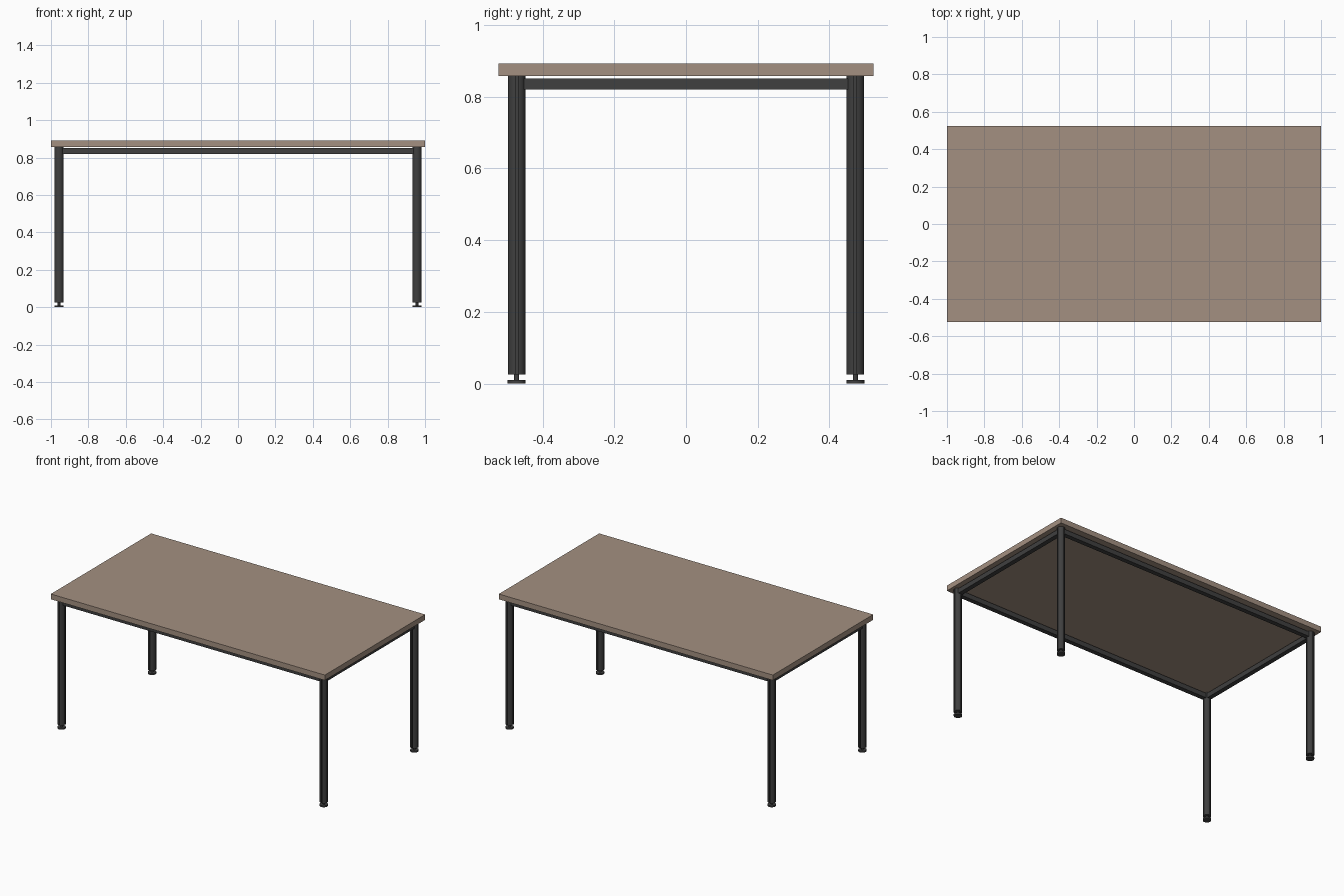
import bpy, bmesh, math
from mathutils import Vector

if "Cube" in bpy.data.objects:
    bpy.data.objects.remove(bpy.data.objects["Cube"])

LEG_X, LEG_Y, R = 0.957, 0.472, 0.025


def material(name, color):
    m = bpy.data.materials.new(name)
    m.diffuse_color = (*color, 1)
    m.use_nodes = True
    m.node_tree.nodes["Principled BSDF"].inputs["Base Color"].default_value = m.diffuse_color
    return m


WOOD = material("wood", (0.37, 0.28, 0.22))
METAL = material("dark_metal", (0.05, 0.05, 0.05))


def finish(bm, name, mat, smooth=False):
    bmesh.ops.recalc_face_normals(bm, faces=bm.faces)
    me = bpy.data.meshes.new(name)
    bm.to_mesh(me)
    bm.free()
    ob = bpy.data.objects.new(name, me)
    bpy.context.collection.objects.link(ob)
    me.materials.append(mat)
    if smooth:
        bpy.ops.object.select_all(action='DESELECT')
        ob.select_set(True)
        bpy.context.view_layer.objects.active = ob
        bpy.ops.object.shade_smooth_by_angle(angle=math.radians(30))
    return ob


def box(name, lo, hi, mat):
    bm = bmesh.new()
    bmesh.ops.create_cube(bm, size=1)
    lo, hi = Vector(lo), Vector(hi)
    for v in bm.verts:
        v.co = (lo + hi) / 2 + v.co * (hi - lo)
    return finish(bm, name, mat)


def prism(name, pts, x, y, z0, z1):
    bm = bmesh.new()
    face = bm.faces.new([bm.verts.new((x + px, y + py, z0)) for px, py in pts])
    ext = bmesh.ops.extrude_face_region(bm, geom=[face], use_keep_orig=True)
    for v in ext["geom"]:
        if isinstance(v, bmesh.types.BMVert):
            v.co.z = z1
    return finish(bm, name, METAL, True)


def circle(r, n):
    return [(r * math.cos(2 * math.pi * i / n), r * math.sin(2 * math.pi * i / n))
            for i in range(n)]


def slotted_circle(r, half_w, depth, n=7):
    """Round tube section with a slot on each axis."""
    pts = []
    a0 = math.asin(half_w / r)
    for q in range(4):
        base = q * math.pi / 2
        c, s = math.cos(base), math.sin(base)
        for px, py in ((r - depth, -half_w), (r - depth, half_w)):
            pts.append((px * c - py * s, px * s + py * c))
        for i in range(n):
            a = base + a0 + (math.pi / 2 - 2 * a0) * i / (n - 1)
            pts.append((r * math.cos(a), r * math.sin(a)))
    return pts


# Tabletop
box("tabletop", (-1, -0.523, 0.857), (1, 0.523, 0.892), WOOD)

# Slotted legs with levelling feet
for sx, side in ((-1, "left"), (1, "right")):
    for sy, end in ((-1, "front"), (1, "back")):
        x, y, tag = sx * LEG_X, sy * LEG_Y, f"{end}_{side}"
        prism(f"{tag}_leg", slotted_circle(R, 0.003, 0.008), x, y, 0.026, 0.857)
        prism(f"{tag}_foot_stem", circle(0.007, 16), x, y, 0.008, 0.03)
        prism(f"{tag}_foot_pad", circle(R, 32), x, y, 0, 0.01)

# Rails between the legs
H, Z0, Z1 = 0.015, 0.82, 0.851
for s, long_name, short_name in ((-1, "front_rail", "left_rail"),
                                 (1, "back_rail", "right_rail")):
    ex, ey = LEG_X - 0.016, LEG_Y - 0.016
    box(long_name, (-ex, s * LEG_Y - H, Z0), (ex, s * LEG_Y + H, Z1), METAL)
    box(short_name, (s * LEG_X - H, -ey, Z0), (s * LEG_X + H, ey, Z1), METAL)
